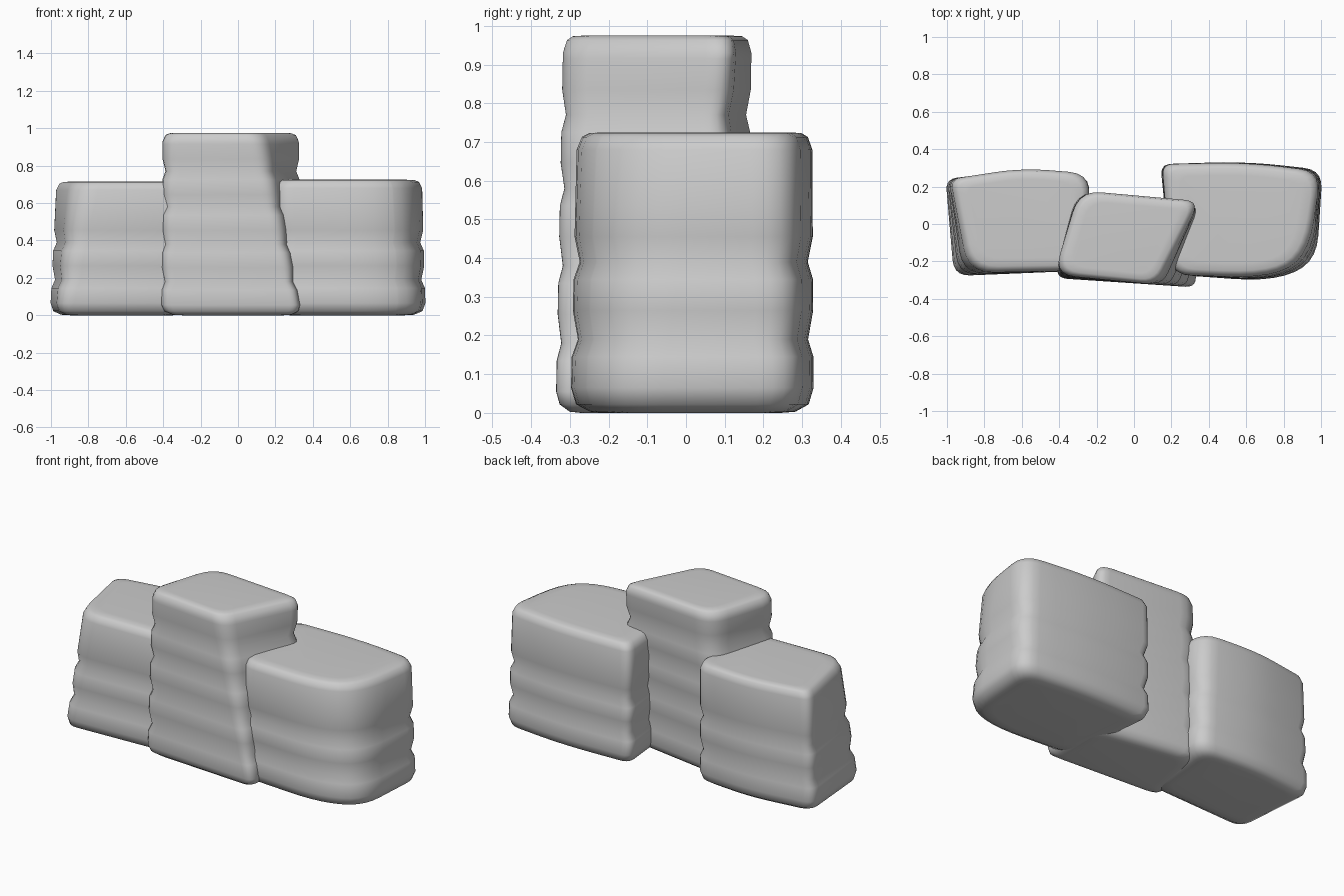
import bpy, bmesh
from mathutils import Vector

cube = bpy.data.objects.get("Cube")
if cube:
    bpy.data.objects.remove(cube, do_unlink=True)

stone = bpy.data.materials.new("grey_stone")
stone.use_nodes = True
stone.diffuse_color = (0.6, 0.6, 0.6, 1)
stone.node_tree.nodes["Principled BSDF"].inputs["Base Color"].default_value = (0.6, 0.6, 0.6, 1)

STEPS = 5


def rounded(corners):
    """Outline with each (x, y, radius) corner turned into a soft curve."""
    out = []
    for i, (x, y, r) in enumerate(corners):
        c = Vector((x, y))
        ends = []
        for n in (corners[i - 1], corners[(i + 1) % len(corners)]):
            d = Vector(n[:2]) - c
            ends.append(c + d.normalized() * min(r, d.length * 0.48))
        for k in range(STEPS + 1):
            t = k / STEPS
            out.append(ends[0] * (1 - t) ** 2 + c * 2 * t * (1 - t) + ends[1] * t * t)
    return out


def rock(name, low, high, height, layers):
    """Loft from the low to the high outline, pinched between layers."""
    a, b = rounded(low), rounded(high)
    levels = [(0.0, 0.1), (0.003, 0.055), (0.022, 0.015)]
    for z in layers:
        levels += [(z - 0.045, 0.0), (z + 0.035, 0.0), (z + 0.08, 0.016)]
    levels = levels[:-1] + [(height - 0.045, 0.0), (height - 0.012, 0.014),
                            (height - 0.002, 0.035), (height, 0.08)]
    bm = bmesh.new()
    rings = []
    for z, inset in levels:
        t = z / height
        pts = [p.lerp(q, t) for p, q in zip(a, b)]
        mid = sum(pts, Vector((0, 0))) / len(pts)
        rings.append([bm.verts.new((*(mid + (p - mid) * (1 - inset / 0.35)), z)) for p in pts])
    for r, s in zip(rings, rings[1:]):
        for i in range(len(r)):
            j = (i + 1) % len(r)
            bm.faces.new((r[i], r[j], s[j], s[i]))
    bm.faces.new(rings[0][::-1])
    bm.faces.new(rings[-1])
    bmesh.ops.recalc_face_normals(bm, faces=bm.faces)
    mesh = bpy.data.meshes.new(name)
    bm.to_mesh(mesh)
    bm.free()
    mesh.materials.append(stone)
    mesh.shade_smooth()
    bpy.context.collection.objects.link(bpy.data.objects.new(name, mesh))


# Corners run front left, front right, back right, back left
rock("middle_rock",
     [(-0.42, -0.29, 0.06), (0.34, -0.34, 0.05), (0.35, 0.06, 0.08), (-0.33, 0.17, 0.1)],
     [(-0.43, -0.27, 0.12), (0.12, -0.325, 0.08), (0.35, 0.125, 0.08), (-0.29, 0.18, 0.12)],
     0.975, (0.1, 0.3, 0.5, 0.69, 0.88))

rock("left_side_rock",
     [(-0.97, -0.28, 0.08), (-0.28, -0.25, 0.1), (-0.23, 0.26, 0.1), (-0.6, 0.29, 0.15), (-1.01, 0.24, 0.06)],
     [(-0.88, -0.26, 0.14), (-0.28, -0.25, 0.1), (-0.23, 0.27, 0.12), (-0.6, 0.3, 0.15), (-0.98, 0.24, 0.06)],
     0.715, (0.11, 0.31, 0.5))

rock("right_side_rock",
     [(0.2, -0.27, 0.1), (0.74, -0.31, 0.2), (0.98, -0.21, 0.14), (1.01, 0.29, 0.1), (0.6, 0.335, 0.2), (0.14, 0.32, 0.06)],
     [(0.2, -0.27, 0.1), (0.72, -0.29, 0.25), (0.93, -0.17, 0.2), (1.0, 0.28, 0.12), (0.6, 0.33, 0.2), (0.15, 0.32, 0.06)],
     0.725, (0.11, 0.31, 0.5))
